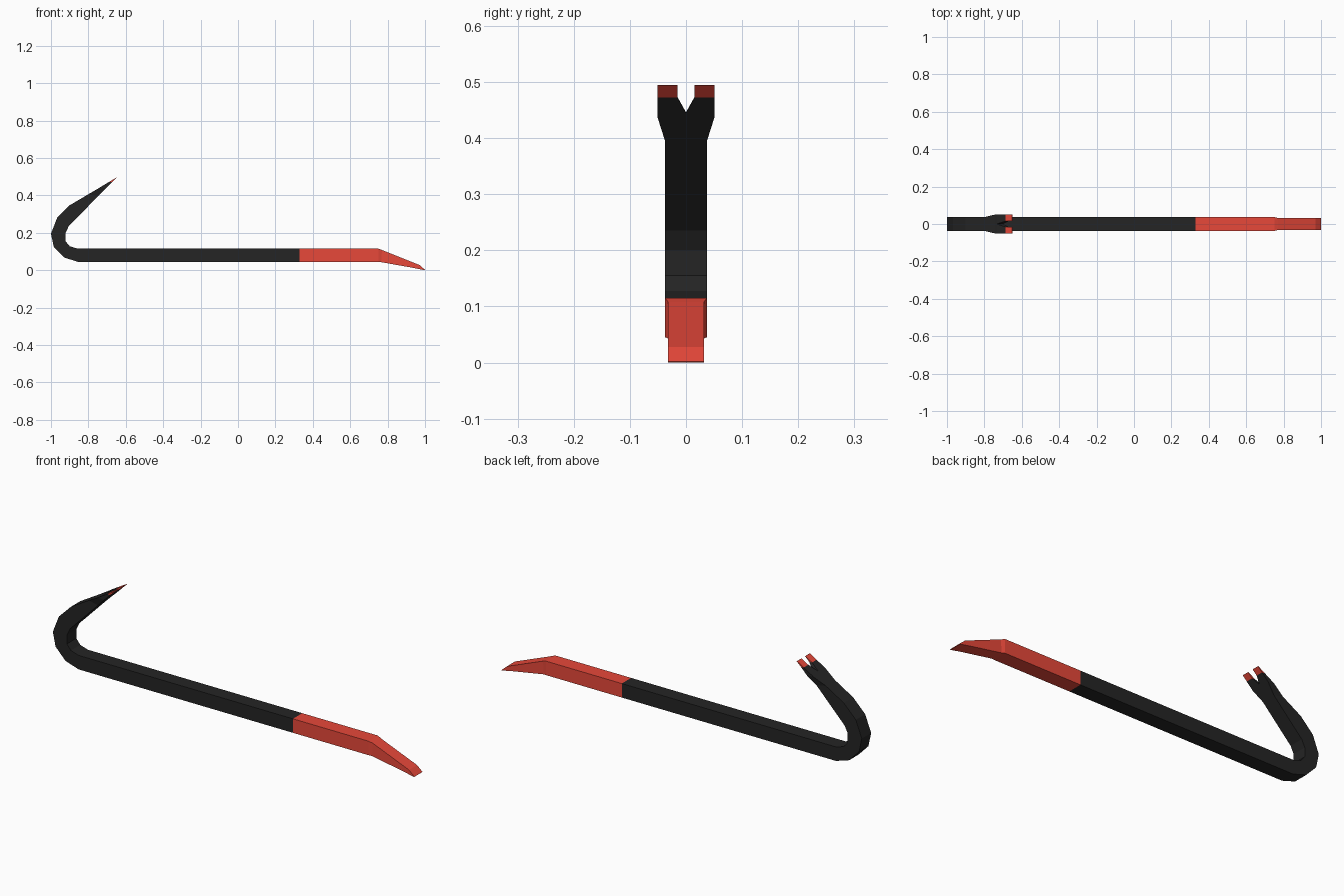
import bpy, bmesh

if "Cube" in bpy.data.objects:
    bpy.data.objects.remove(bpy.data.objects["Cube"])

def material(name, rgb):
    m = bpy.data.materials.new(name)
    m.diffuse_color = (*rgb, 1)
    m.use_nodes = True
    m.node_tree.nodes["Principled BSDF"].inputs["Base Color"].default_value = m.diffuse_color
    return m

BLACK = material("black_paint", (0.018, 0.018, 0.018))
RED = material("red_paint", (0.80, 0.065, 0.042))

def loft(name, sections, mat):
    """Half bar: each section is outer x,z, inner x,z, near y, far y; mirrored across y."""
    bm = bmesh.new()
    rings = [[bm.verts.new(p) for p in ((ox, y0, oz), (ox, y1, oz), (ix, y1, iz), (ix, y0, iz))]
             for ox, oz, ix, iz, y0, y1 in sections]
    for s, t, a, b in zip(sections, sections[1:], rings, rings[1:]):
        sides = 4 if s[4] or t[4] else 3      # centre wall only inside the notch
        for i in range(sides):
            j = (i + 1) % 4
            bm.faces.new((a[i], a[j], b[j], b[i]))
    for r in (rings[0], rings[-1]):
        bm.faces.new(r)
    bmesh.ops.remove_doubles(bm, verts=bm.verts, dist=1e-5)
    bmesh.ops.recalc_face_normals(bm, faces=bm.faces)
    me = bpy.data.meshes.new(name)
    bm.to_mesh(me)
    bm.free()
    me.materials.append(mat)
    ob = bpy.data.objects.new(name, me)
    bpy.context.collection.objects.link(ob)
    mod = ob.modifiers.new("mirror", 'MIRROR')
    mod.use_axis = (False, True, False)
    mod.merge_threshold = 1e-4

W, C = 0.037, 0.051
SPLIT = (-0.688, 0.473, -0.672, 0.472, 0.015, C)

# Straight shaft, rounded hook and split claw
loft("shaft_and_hook", [
    (0.33, 0.045, 0.33, 0.115, 0, W),
    (-0.857, 0.045, -0.857, 0.115, 0, W),
    (-0.93, 0.068, -0.90, 0.128, 0, W),
    (-0.985, 0.125, -0.922, 0.155, 0, W),
    (-1.0, 0.195, -0.922, 0.20, 0, W),
    (-0.967, 0.28, -0.905, 0.235, 0, W),
    (-0.90, 0.347, -0.855, 0.286, 0, W),
    (-0.80, 0.406, -0.75, 0.394, 0, W),
    (-0.74, 0.441, -0.706, 0.438, 0, C),
    (-0.733, 0.446, -0.699, 0.445, 0, C),
    SPLIT], BLACK)

# Red claw tips
loft("claw_tips", [SPLIT, (-0.651, 0.495, -0.649, 0.494, 0.015, C)], RED)

# Red chisel end
loft("chisel_end", [
    (0.33, 0.045, 0.33, 0.115, 0, W),
    (0.75, 0.045, 0.75, 0.115, 0, W),
    (0.765, 0.043, 0.77, 0.108, 0, 0.032),
    (0.94, 0.012, 0.97, 0.028, 0, 0.032),
    (0.998, 0.0, 1.0, 0.002, 0, 0.032)], RED)
